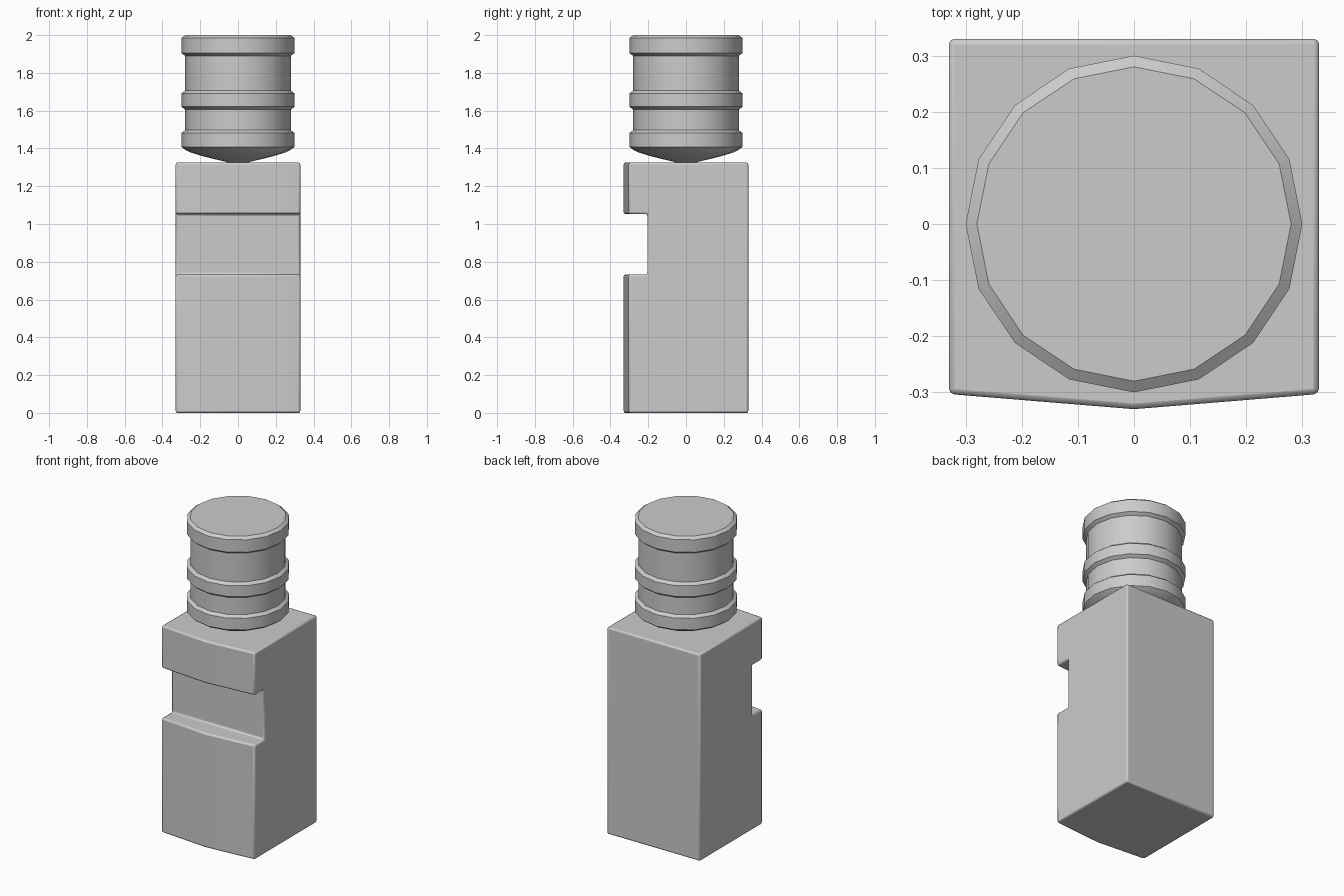
import bpy, bmesh
from math import cos, sin, pi, radians

if "Cube" in bpy.data.objects:
    bpy.data.objects.remove(bpy.data.objects["Cube"])


def finish(name, bm, bevel=0.0):
    bmesh.ops.recalc_face_normals(bm, faces=bm.faces)
    mesh = bpy.data.meshes.new(name)
    bm.to_mesh(mesh)
    bm.free()
    obj = bpy.data.objects.new(name, mesh)
    bpy.context.collection.objects.link(obj)
    if bevel:
        mod = obj.modifiers.new("soft_edges", 'BEVEL')
        mod.width = bevel
        mod.segments = 2
        mod.limit_method = 'ANGLE'
        mod.angle_limit = radians(30)
    bpy.ops.object.select_all(action='DESELECT')
    obj.select_set(True)
    bpy.context.view_layer.objects.active = obj
    bpy.ops.object.shade_smooth_by_angle(angle=radians(30))
    return obj


def loft(bm, rings):
    n = len(rings[0])
    for a, b in zip(rings, rings[1:]):
        for i in range(n):
            j = (i + 1) % n
            bm.faces.new((a[i], a[j], b[j], b[i]))
    bm.faces.new(rings[0])
    bm.faces.new(rings[-1])


# Block body: notched side profile lofted across x, front bowed at the middle
bm = bmesh.new()
sections = []
for x, front in ((-0.33, -0.303), (0, -0.33), (0.33, -0.303)):
    profile = [(0.33, 0), (0.33, 1.325), (front, 1.325), (front, 1.053),
               (-0.205, 1.053), (-0.205, 0.733), (front, 0.733), (front, 0)]
    sections.append([bm.verts.new((x, y, z)) for y, z in profile])
loft(bm, sections)
finish("notched_body", bm, 0.01)

# Ribbed knob: 16-sided lathe with three chamfered bands over a shallow dome
SIDES, BAND, NECK, CHAMFER = 16, 0.30, 0.278, 0.015
profile = [(0.04, 1.322), (0.08, 1.333), (0.18, 1.357), (0.25, 1.378)]
for low, high in ((1.393, 1.497), (1.606, 1.706), (1.89, 2.0)):
    profile += [(NECK + 0.002, low), (BAND, low + CHAMFER),
                (BAND, high - CHAMFER), (NECK + 0.002, high)]
bm = bmesh.new()
rings = [[bm.verts.new((r * cos(2 * pi * i / SIDES), r * sin(2 * pi * i / SIDES), z))
          for i in range(SIDES)] for r, z in profile]
loft(bm, rings)
finish("ribbed_knob", bm)
